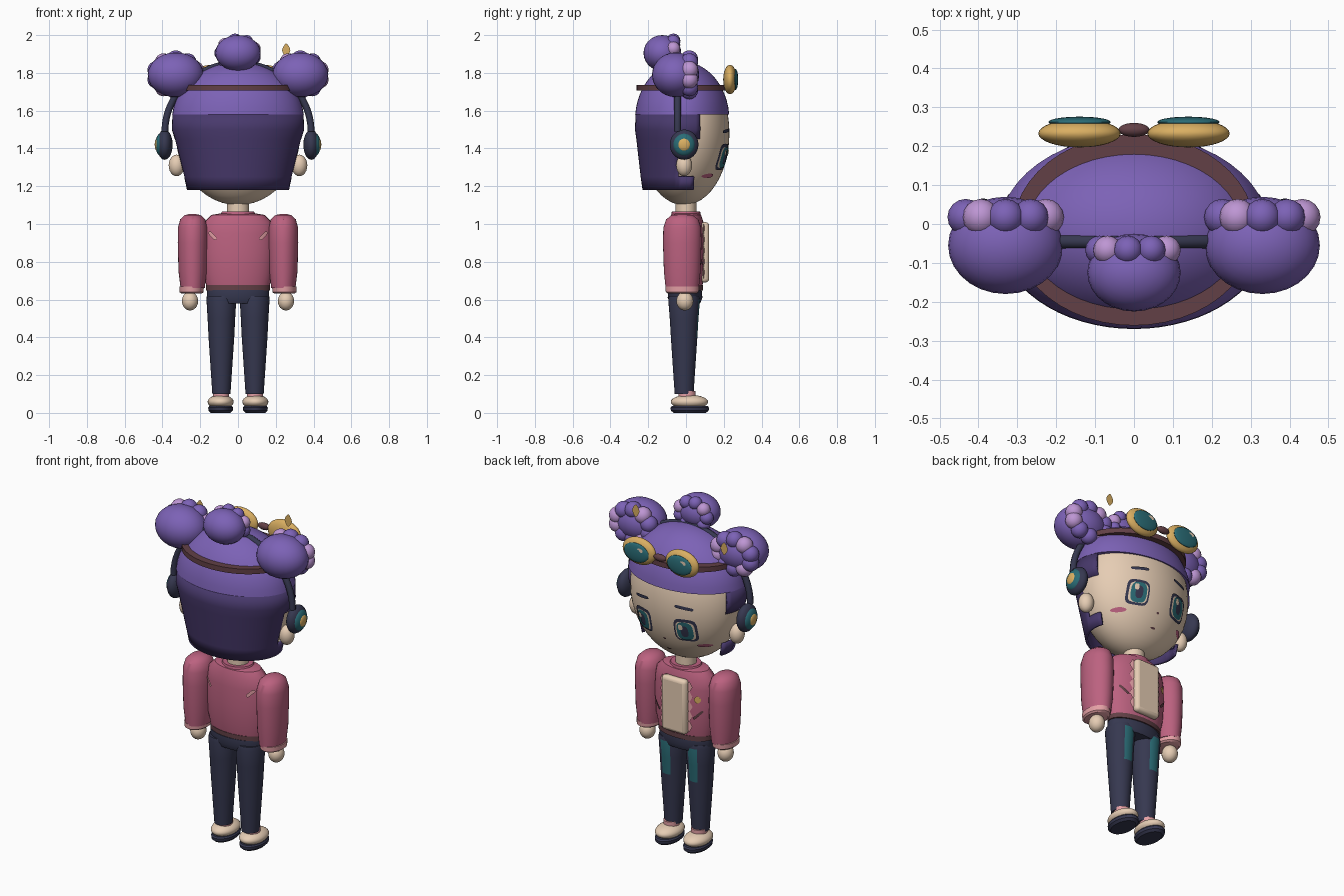
import bpy, bmesh, math
from mathutils import Matrix, Vector

if "Cube" in bpy.data.objects:
    bpy.data.objects.remove(bpy.data.objects["Cube"])

made = []


def material(name, *rgb):
    lin = [((c / 255 + 0.055) / 1.055) ** 2.4 for c in rgb] + [1]
    m = bpy.data.materials.new(name)
    m.use_nodes = True
    m.diffuse_color = lin
    m.node_tree.nodes["Principled BSDF"].inputs["Base Color"].default_value = lin
    return m


PURPLE = material("purple hair", 124, 98, 182)
DARK = material("dark purple hair", 72, 57, 108)
LILAC = material("lilac beads", 190, 150, 212)
PINK = material("pink jacket", 188, 98, 128)
BLUSH = material("light pink trim", 228, 160, 165)
SKIN = material("cream skin", 230, 205, 180)
NAVY = material("navy cloth", 54, 56, 80)
GOLD = material("gold", 218, 175, 98)
TEAL = material("teal", 42, 108, 118)
BROWN = material("brown leather", 98, 64, 70)


def finish(name, bm, *mats):
    me = bpy.data.meshes.new(name)
    bm.to_mesh(me)
    bm.free()
    for m in mats:
        me.materials.append(m)
    ob = bpy.data.objects.new(name, me)
    bpy.context.collection.objects.link(ob)
    made.append(ob)
    return ob


def ball(name, mat, loc, size, seg=24, cut=None):
    """Ellipsoid, optionally open above the height cut."""
    bm = bmesh.new()
    bmesh.ops.create_uvsphere(bm, u_segments=seg, v_segments=seg // 2, radius=1)
    bm.transform(Matrix.Translation(loc) @ Matrix.Diagonal((*size, 1)))
    if cut:
        above = [v for v in bm.verts if v.co.z > cut]
        bmesh.ops.delete(bm, geom=above, context='VERTS')
    return finish(name, bm, mat)


def lathe(name, mats, profile, cx=0, cy=0, seg=32, rule=None, keep=None, caps=True):
    """Stack of ellipses (rx, ry, z); rule paints and keep filters faces."""
    bm = bmesh.new()
    rings = []
    for rx, ry, z in profile:
        angles = [math.tau * i / seg for i in range(seg)]
        rings.append([bm.verts.new((cx + rx * math.cos(a), cy + ry * math.sin(a), z)) for a in angles])
    for lo, hi in zip(rings, rings[1:]):
        for i in range(seg):
            j = (i + 1) % seg
            bm.faces.new((lo[i], lo[j], hi[j], hi[i]))
    if caps:
        bm.faces.new(rings[0][::-1])
        bm.faces.new(rings[-1])
    bm.normal_update()
    if rule:
        for f in bm.faces:
            f.material_index = rule(f)
    if keep:
        gone = [f for f in bm.faces if not keep(f.calc_center_median())]
        bmesh.ops.delete(bm, geom=gone, context='FACES')
    return finish(name, bm, *mats)


def plate(name, mat, x, z, w, h, surf, off=0.005, power=2, n=24, turn=0, side=1):
    """Thin superellipse decal wrapped on the surface y = surf(x, z)."""
    bm = bmesh.new()

    def point(r, a):
        c, s = math.cos(a), math.sin(a)
        u = r * w * math.copysign(abs(c) ** (2 / power), c)
        v = r * h * math.copysign(abs(s) ** (2 / power), s)
        px = x + u * math.cos(turn) - v * math.sin(turn)
        pz = z + u * math.sin(turn) + v * math.cos(turn)
        return bm.verts.new((px, surf(px, pz) + side * off, pz))

    rim = [point(1, math.tau * i / n) for i in range(n)]
    mid = [point(0.5, math.tau * i / n) for i in range(n)]
    hub = point(0, 0)
    for i in range(n):
        j = (i + 1) % n
        bm.faces.new((rim[i], rim[j], mid[j], mid[i]))
        bm.faces.new((mid[i], mid[j], hub))
    if side > 0:
        bmesh.ops.reverse_faces(bm, faces=bm.faces[:])
    return finish(name, bm, mat)


def face_y(x, z):
    return 0.24 * math.sqrt(max(0, 1 - (x / 0.33) ** 2 - ((z - 1.48) / 0.38) ** 2)) - 0.01


def chest_y(x, z):
    return 0.1 * math.sqrt(max(0, 1 - (x / 0.19) ** 2))


def back_y(x, z):
    return -chest_y(x, z)


# Head and hair
ball("head", SKIN, (0, -0.01, 1.48), (0.33, 0.24, 0.38), 48, cut=1.66)
lathe("neck", [SKIN], [(0.058, 0.055, 1.03), (0.058, 0.055, 1.14)])


def behind_face(c):
    return c.y < (0.04 if c.z < 1.25 else -0.04 if c.z < 1.45 else 0.08)


hair = lathe("back_hair", [DARK], [(0.27, 0.21, 1.18), (0.285, 0.22, 1.25), (0.335, 0.243, 1.45),
             (0.35, 0.25, 1.5), (0.347, 0.247, 1.585)], 0, -0.02, 64, keep=behind_face, caps=False)
solid = hair.modifiers.new("thickness", 'SOLIDIFY')
solid.thickness = 0.015
solid.offset = -1
dome = [(0.35 * math.cos(a), 0.25 * math.cos(a), 1.55 + 0.31 * math.sin(a))
        for a in [0.1 + 1.45 * i / 12 for i in range(13)]]
lathe("hair_cap", [PURPLE], dome, 0, -0.02, 48)


# Hair buns with a ring of beads on the face side
def bun(name, x, y, z, rx, ry, rz, bead, count):
    ball(name, PURPLE, (x, y, z), (rx, ry, rz), 28)
    for i in range(count):
        a = math.tau * (i + 0.5) / count
        loc = (x + (rx - bead * 0.85) * math.cos(a), y + ry * 0.58, z + (rz - bead * 0.75) * math.sin(a))
        ball(name + "_bead", LILAC if i % 3 == 0 else PURPLE, loc, (bead,) * 3, 16)


bun("left_bun", 0.33, -0.055, 1.79, 0.148, 0.125, 0.118, 0.047, 10)
bun("right_bun", -0.33, -0.055, 1.79, 0.148, 0.125, 0.118, 0.047, 10)
bun("top_bun", 0, -0.125, 1.905, 0.12, 0.1, 0.095, 0.037, 9)
for x, z in ((0.255, 1.92), (-0.32, 1.85)):
    plate("hair_star", GOLD, x, z, 0.022, 0.036, lambda px, pz: 0.1, power=1.4, n=16)
    plate("hair_star_back", GOLD, x, z, 0.022, 0.036, lambda px, pz: 0.1, 0, 1.4, 16, 0, -1)

# Goggles
lathe("goggle_strap", [BROWN], [(0.312, 0.246, 1.706), (0.312, 0.246, 1.736)], 0, -0.015, 48)
ball("goggle_bridge", BROWN, (0, 0.242, 1.765), (0.04, 0.018, 0.02))
for s in (-1, 1):
    ball("goggle_rim", GOLD, (s * 0.14, 0.233, 1.765), (0.106, 0.036, 0.078), 32)
    ball("goggle_lens", TEAL, (s * 0.14, 0.262, 1.765), (0.08, 0.014, 0.056), 28)
    plate("lens_glint", SKIN, s * 0.14 - 0.03, 1.788, 0.02, 0.012, lambda px, pz: 0.27, 0.004)

# Headphones
arch = bpy.data.curves.new("headphone_arch", 'CURVE')
arch.dimensions = '3D'
arch.bevel_depth = 0.018
arch.bevel_resolution = 2
path = arch.splines.new('POLY')
path.points.add(32)
for i, p in enumerate(path.points):
    a = math.pi * i / 32
    p.co = (0.387 * math.cos(a), -0.045, 1.49 + 0.36 * math.sin(a), 1)
arch.materials.append(NAVY)
bpy.context.collection.objects.link(bpy.data.objects.new("headphone_arch", arch))
for s in (-1, 1):
    ball("ear", SKIN, (s * 0.325, -0.01, 1.31), (0.042, 0.042, 0.057))
    ball("ear_cup", NAVY, (s * 0.388, -0.01, 1.42), (0.042, 0.076, 0.08), 28)
    ball("ear_cup_disc", TEAL, (s * 0.41, -0.01, 1.42), (0.027, 0.058, 0.06), 28)
    ball("ear_cup_button", GOLD, (s * 0.427, -0.01, 1.42), (0.014, 0.034, 0.035))

# Face details
for s in (-1, 1):
    x = s * 0.135
    plate("eye_outline", NAVY, x, 1.355, 0.062, 0.07, face_y, 0.005, 4)
    plate("eye_white", SKIN, x, 1.352, 0.051, 0.056, face_y, 0.008, 4)
    plate("iris", TEAL, x, 1.352, 0.043, 0.056, face_y, 0.011, 3)
    plate("pupil", NAVY, x, 1.352, 0.02, 0.035, face_y, 0.014, 2.5)
    plate("eye_glint", SKIN, x + 0.018, 1.378, 0.012, 0.017, face_y, 0.017, 3)
    plate("eyebrow", NAVY, x, 1.493, 0.05, 0.009, face_y, 0.007, 4, turn=-s * 0.12)
    plate("cheek", PINK, s * 0.205, 1.255, 0.032, 0.012, face_y, 0.006)
plate("nose", BROWN, 0, 1.275, 0.008, 0.006, face_y)
plate("mouth", BROWN, 0, 1.2, 0.016, 0.005, face_y)

# Jacket
lathe("jacket", [PINK], [(0.165, 0.085, 0.66), (0.182, 0.098, 0.74), (0.19, 0.1, 0.85), (0.188, 0.098, 0.95),
      (0.178, 0.092, 1.01), (0.14, 0.08, 1.048), (0.07, 0.062, 1.06)], seg=40)
lathe("jacket_hem", [BROWN], [(0.169, 0.09, 0.648), (0.169, 0.09, 0.676)], seg=40)
lathe("collar", [PINK], [(0.1, 0.08, 1.035), (0.085, 0.075, 1.065)])
bm = bmesh.new()
bmesh.ops.create_cube(bm, size=1)
bm.transform(Matrix.Translation((0, 0.1, 0.85)) @ Matrix.Diagonal((0.16, 0.046, 0.32, 1)))
shirt = finish("shirt_front", bm, SKIN)
bevel = shirt.modifiers.new("rounding", 'BEVEL')
bevel.width = 0.02
bevel.segments = 3
for s in (-1, 1):
    for i in range(5):
        plate("lapel_zigzag", BLUSH, s * 0.087, 0.74 + i * 0.058, 0.018, 0.034, chest_y, 0.006, n=4)
    plate("pocket", BROWN, s * 0.132, 0.81, 0.034, 0.007, chest_y, 0.006, 4, turn=s * 0.8)
    plate("back_mark", BLUSH, s * 0.135, 0.938, 0.028, 0.009, back_y, 0.007, 4, turn=s * 0.8, side=-1)
plate("jacket_badge", GOLD, -0.13, 0.9, 0.018, 0.022, chest_y, 0.007, 1.4, 16)


# Arms, legs and shoes
def denim_patch(f):
    c = f.calc_center_median()
    return int(f.normal.y > 0.93 and 0.4 < c.z < 0.6)


for s in (-1, 1):
    x = s * 0.24
    lathe("sleeve", [PINK], [(0.064, 0.088, 0.66), (0.075, 0.097, 0.75), (0.079, 0.102, 0.9), (0.078, 0.1, 0.98),
          (0.066, 0.085, 1.025), (0.042, 0.055, 1.047), (0.01, 0.015, 1.054)], x, -0.02)
    lathe("cuff", [BLUSH], [(0.055, 0.075, 0.632), (0.064, 0.087, 0.64), (0.065, 0.089, 0.668)], s * 0.246, -0.02)
    ball("hand", SKIN, (s * 0.254, -0.006, 0.592), (0.043, 0.045, 0.05))
    lathe("trouser_leg", [NAVY, TEAL], [(0.048, 0.05, 0.1), (0.058, 0.06, 0.25), (0.068, 0.07, 0.4),
          (0.073, 0.076, 0.5), (0.079, 0.084, 0.6), (0.075, 0.08, 0.62)], s * 0.088, -0.01, rule=denim_patch)
    lathe("sock", [BLUSH], [(0.042, 0.046, 0.06), (0.042, 0.046, 0.115)], s * 0.09, 0.005)
    ball("shoe", SKIN, (s * 0.092, 0.018, 0.058), (0.069, 0.099, 0.038), 28)
    lathe("shoe_sole", [NAVY], [(0.052, 0.085, 0), (0.064, 0.1, 0.012), (0.066, 0.102, 0.028),
          (0.06, 0.095, 0.036)], s * 0.092, 0.02)
lathe("trouser_hips", [NAVY], [(0.155, 0.08, 0.58), (0.166, 0.092, 0.61), (0.163, 0.088, 0.65)], 0, -0.005, 40)

# Smooth shading with sharp edges kept
bpy.ops.object.select_all(action='DESELECT')
for ob in made:
    ob.select_set(True)
bpy.context.view_layer.objects.active = made[0]
bpy.ops.object.shade_smooth_by_angle(angle=math.radians(35))
